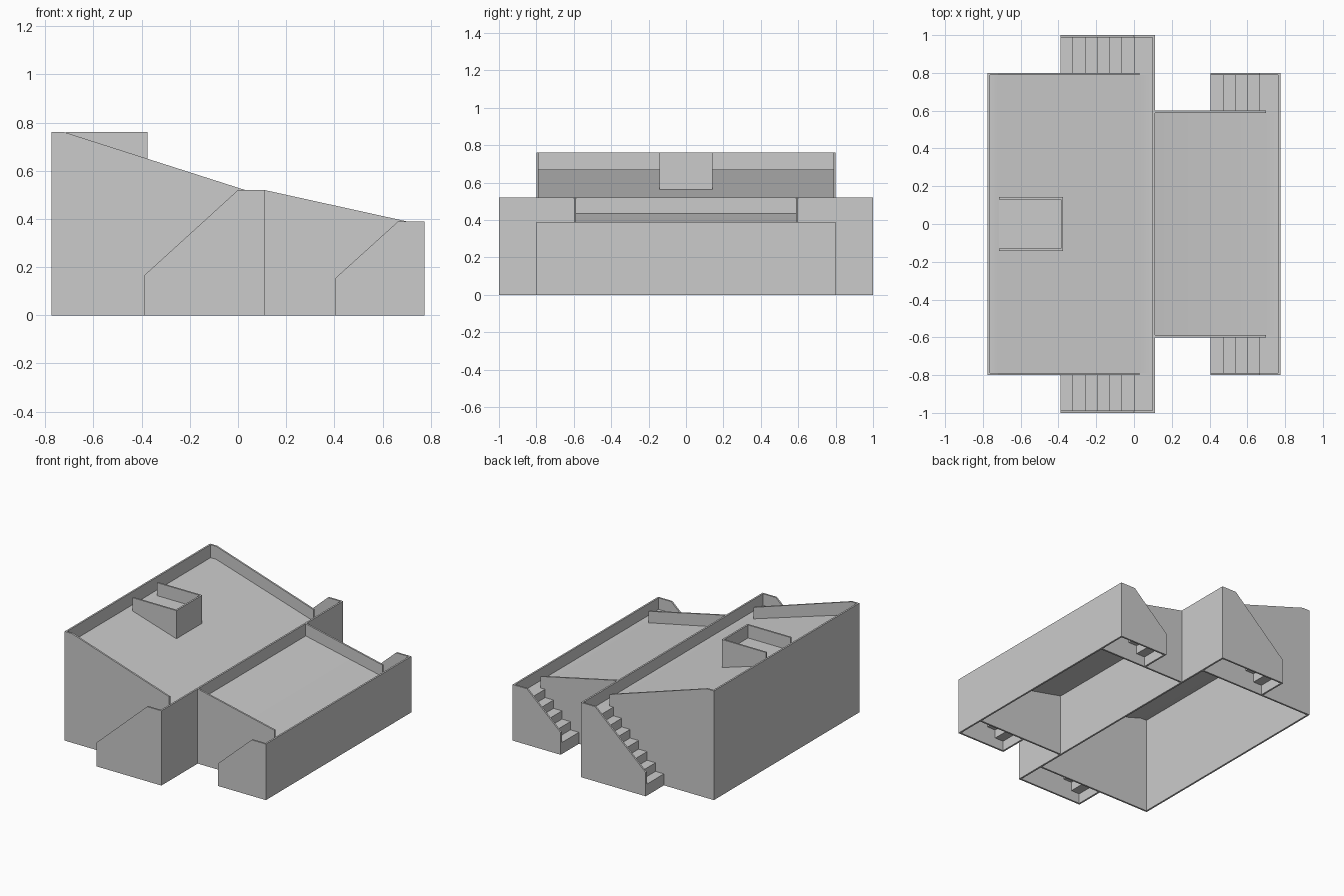
import bpy, bmesh

if "Cube" in bpy.data.objects:
    bpy.data.objects.remove(bpy.data.objects["Cube"])

T = 0.012  # wall thickness


def prism(name, pts, y0, y1, mirror=False, smooth=False):
    """Extrude an (x, z) profile from y0 to y1, optionally mirrored across y = 0."""
    bm = bmesh.new()
    face = bm.faces.new([bm.verts.new((x, y0, z)) for x, z in pts])
    ext = bmesh.ops.extrude_face_region(bm, geom=[face])
    moved = [v for v in ext["geom"] if isinstance(v, bmesh.types.BMVert)]
    bmesh.ops.translate(bm, verts=moved, vec=(0, y1 - y0, 0))
    bmesh.ops.recalc_face_normals(bm, faces=bm.faces)
    me = bpy.data.meshes.new(name)
    bm.to_mesh(me)
    bm.free()
    ob = bpy.data.objects.new(name, me)
    bpy.context.collection.objects.link(ob)
    if mirror:
        mod = ob.modifiers.new("Mirror", "MIRROR")
        mod.use_axis = (False, True, False)
    if smooth:
        bpy.ops.object.select_all(action="DESELECT")
        ob.select_set(True)
        bpy.context.view_layer.objects.active = ob
        bpy.ops.object.shade_smooth_by_angle()
    return ob


def rect(x0, x1, z0, z1):
    return [(x0, z0), (x1, z0), (x1, z1), (x0, z1)]


def sheet(line):
    """Thin closed profile hanging below an (x, z) polyline."""
    return line + [(x, z - T) for x, z in reversed(line)]


def stairs(name, x0, x_end, steps, y0, y1, run, first, rise, rail_start, rail_top):
    """Zigzag stair shell with a landing, plus its outer side wall."""
    top, under = [(x0, 0)], [(x0 + T, 0)]
    for i in range(steps + 1):
        x, z = x0 + i * run, first + i * rise
        nx = x_end if i == steps else x + run
        top += [(x, z), (nx, z)]
        under += [(x + T, z - T), (nx if i == steps else nx + T, z - T)]
    prism(name + "_steps", top + under[::-1], y0, y1 - T, mirror=True)
    side = [(x0, 0), (x_end, 0), (x_end, rail_top),
            (x0 + steps * run, rail_top), (x0, rail_start)]
    prism(name + "_side_wall", side, y1 - T, y1, mirror=True)


# Tall hall: walls and sloping roof
prism("hall_back_wall", rect(-0.775, -0.775 + T, 0, 0.76), -0.8, 0.8)
prism("hall_front_wall", rect(0.11 - T, 0.11, 0, 0.52), -1, 1)
prism("hall_side_wall",
      [(-0.775 + T, 0), (0.11 - T, 0), (0.11 - T, 0.44), (0.03, 0.44),
       (0.03, 0.52), (-0.72, 0.76), (-0.775 + T, 0.76)],
      0.8 - T, 0.8, mirror=True)
prism("hall_roof",
      sheet([(-0.775 + T, 0.67), (-0.72, 0.67), (0.03, 0.44), (0.11 - T, 0.44)]),
      -0.8 + T, 0.8 - T, smooth=True)
stairs("hall_stair", -0.39, 0.11 - T, 6, 0.8, 1.0, 0.065, 0.08, 0.06, 0.165, 0.52)

# Low annex: walls and sloping roof
prism("annex_front_wall", rect(0.775 - T, 0.775, 0, 0.39), -0.8, 0.8)
prism("annex_side_wall",
      [(0.11, 0), (0.775 - T, 0), (0.775 - T, 0.31), (0.70, 0.31),
       (0.70, 0.39), (0.11, 0.52)],
      0.6 - T, 0.6, mirror=True)
prism("annex_roof",
      sheet([(0.11, 0.435), (0.70, 0.31), (0.775 - T, 0.31)]),
      -0.6 + T, 0.6 - T, smooth=True)
stairs("annex_stair", 0.405, 0.775 - T, 4, 0.6, 0.8, 0.065, 0.08, 0.0575, 0.155, 0.39)

# Lookout platform on the hall roof
prism("lookout_side_wall",
      [(-0.715, 0.668), (-0.375, 0.564), (-0.375, 0.76), (-0.715, 0.76)],
      0.142 - T, 0.142, mirror=True)
prism("lookout_end_wall", rect(-0.375 - T, -0.375, 0.56, 0.76), -0.142 + T, 0.142 - T)
prism("lookout_floor", rect(-0.715, -0.375 - T, 0.67 - T, 0.67), -0.142 + T, 0.142 - T)
